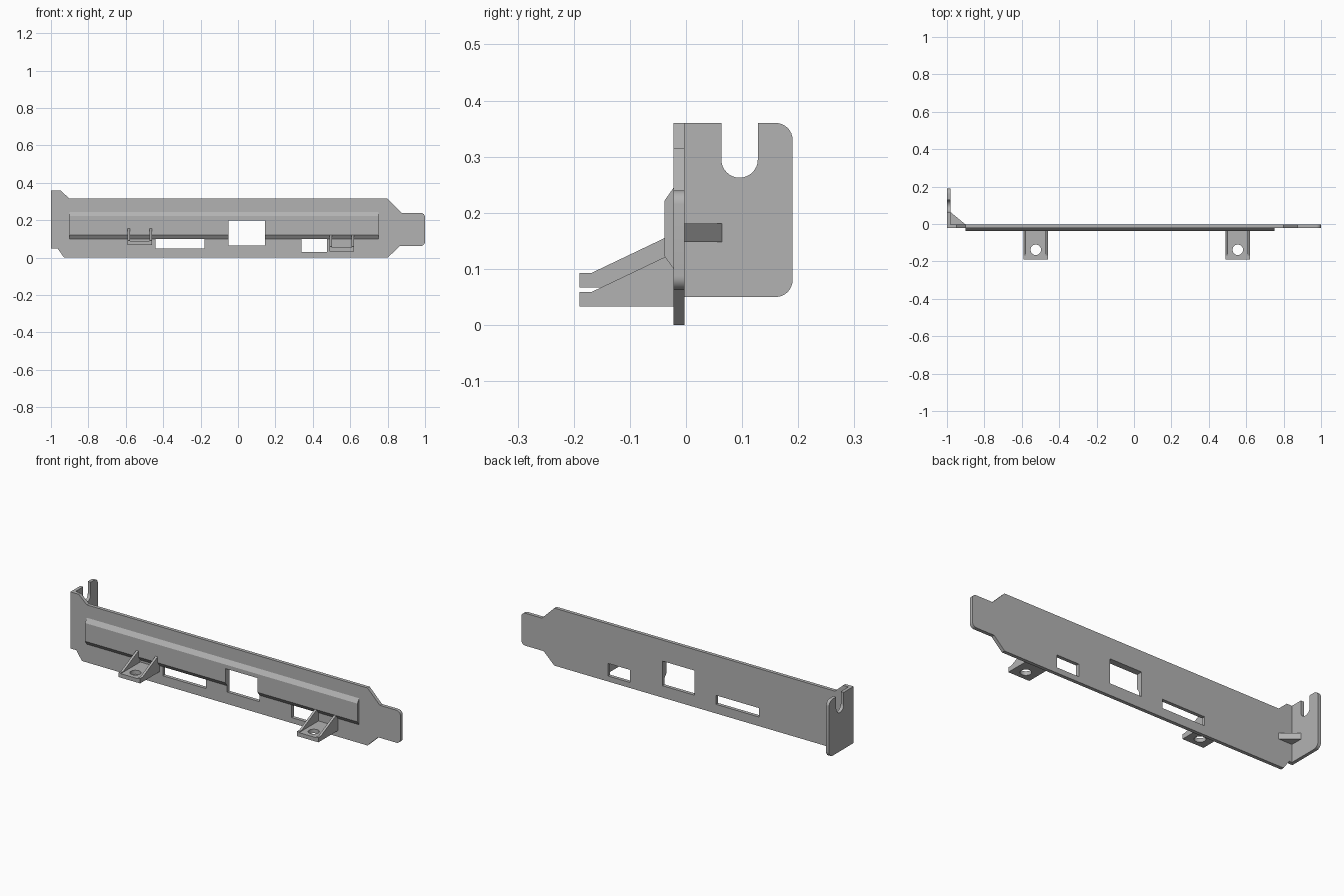
import bpy
import bmesh
from math import cos, sin, pi
from mathutils import Vector

if "Cube" in bpy.data.objects:
    bpy.data.objects.remove(bpy.data.objects["Cube"], do_unlink=True)

GREY = (0.45, 0.45, 0.45, 1)
metal = bpy.data.materials.new("plain grey")
metal.use_nodes = True
metal.diffuse_color = GREY
metal.node_tree.nodes["Principled BSDF"].inputs["Base Color"].default_value = GREY


def prism(name, outline, axis, lo, hi):
    """Extrude a 2D outline along an axis; the outline uses the other two axes in order."""
    bm = bmesh.new()
    verts = []
    for p in outline:
        co = list(p)
        co.insert(axis, lo)
        verts.append(bm.verts.new(co))
    face = bm.faces.new(verts)
    out = bmesh.ops.extrude_face_region(bm, geom=[face])
    step = Vector((0, 0, 0))
    step[axis] = hi - lo
    bmesh.ops.translate(bm, vec=step, verts=[g for g in out["geom"] if isinstance(g, bmesh.types.BMVert)])
    bmesh.ops.recalc_face_normals(bm, faces=bm.faces)
    mesh = bpy.data.meshes.new(name)
    bm.to_mesh(mesh)
    bm.free()
    mesh.materials.append(metal)
    obj = bpy.data.objects.new(name, mesh)
    bpy.context.collection.objects.link(obj)
    return obj


def rect(a0, b0, a1, b1):
    return [(a0, b0), (a1, b0), (a1, b1), (a0, b1)]


def arc(a, b, r, start, end, n=8):
    angles = [pi / 180 * (start + (end - start) * i / n) for i in range(n + 1)]
    return [(a + r * cos(t), b + r * sin(t)) for t in angles]


def cut(obj, cutter):
    mod = obj.modifiers.new("cut", "BOOLEAN")
    mod.operation = "DIFFERENCE"
    mod.solver = "EXACT"
    mod.object = cutter
    bpy.context.view_layer.objects.active = obj
    bpy.ops.object.modifier_apply(modifier=mod.name)


def smooth(obj):
    bpy.ops.object.select_all(action="DESELECT")
    obj.select_set(True)
    bpy.context.view_layer.objects.active = obj
    bpy.ops.object.shade_smooth_by_angle()


BACK, FRONT, RIDGE = -0.003, -0.022, -0.038

# Long face plate with a rounded tongue at one end
plate = prism("face_plate",
              [(-1, 0.05), (-0.965, 0.05), (-0.93, 0), (0.8, 0), (0.865, 0.062)]
              + arc(0.975, 0.087, 0.025, -90, 0) + arc(0.975, 0.215, 0.025, 0, 90)
              + [(0.875, 0.24), (0.8, 0.315), (-0.9, 0.315), (-0.95, 0.36), (-1, 0.36)],
              1, FRONT, BACK)

# Raised ridge with sloping top and bottom edges
ridge = prism("front_ridge",
              [(FRONT, 0.1), (RIDGE, 0.122), (RIDGE, 0.222), (FRONT, 0.245)],
              0, -0.9, 0.75)

# Connector openings
for x0, z0, x1, z1 in [(-0.05, 0.065, 0.145, 0.2),
                       (-0.44, 0.05, -0.18, 0.099),
                       (0.34, 0.03, 0.475, 0.099)]:
    cutter = prism("opening_cutter", rect(x0, z0, x1, z1), 1, -0.1, 0.1)
    cut(plate, cutter)
    if z1 > 0.1:
        cut(ridge, cutter)
    bpy.data.objects.remove(cutter, do_unlink=True)
smooth(plate)

# Folded end flange with an open screw slot
flange = prism("end_flange",
               [(BACK, 0.05)] + arc(0.16, 0.08, 0.03, -90, 0) + arc(0.16, 0.33, 0.03, 0, 90)
               + [(0.128, 0.36)] + arc(0.0955, 0.295, 0.0325, 0, -180, 16)
               + [(0.063, 0.36), (BACK, 0.36)],
               0, -1, -0.982)
smooth(flange)

# Corner gusset between flange and plate
prism("corner_gusset", [(-0.984, BACK), (-0.9, BACK), (-0.984, 0.066)], 2, 0.148, 0.181)

# Mounting tabs, each with a screw hole and two side ribs
for side, x, z in [("right", -0.525, 0.067), ("left", 0.555, 0.033)]:
    top = z + 0.022
    tab = prism(side + "_mounting_tab", rect(x - 0.065, -0.19, x + 0.065, FRONT), 2, z, top)
    hole = prism("hole_cutter", arc(x, -0.138, 0.028, 0, 345, 23), 2, 0, 0.2)
    cut(tab, hole)
    bpy.data.objects.remove(hole, do_unlink=True)
    smooth(tab)
    for s, label in ((-1, "outer"), (1, "inner")):
        a, b = sorted((x + s * 0.065, x + s * 0.052))
        prism(f"{side}_tab_{label}_rib",
              [(-0.19, top), (FRONT, top), (FRONT, z + 0.095),
               (RIDGE, z + 0.088), (-0.168, top + 0.004), (-0.19, top + 0.004)], 0, a, b)
